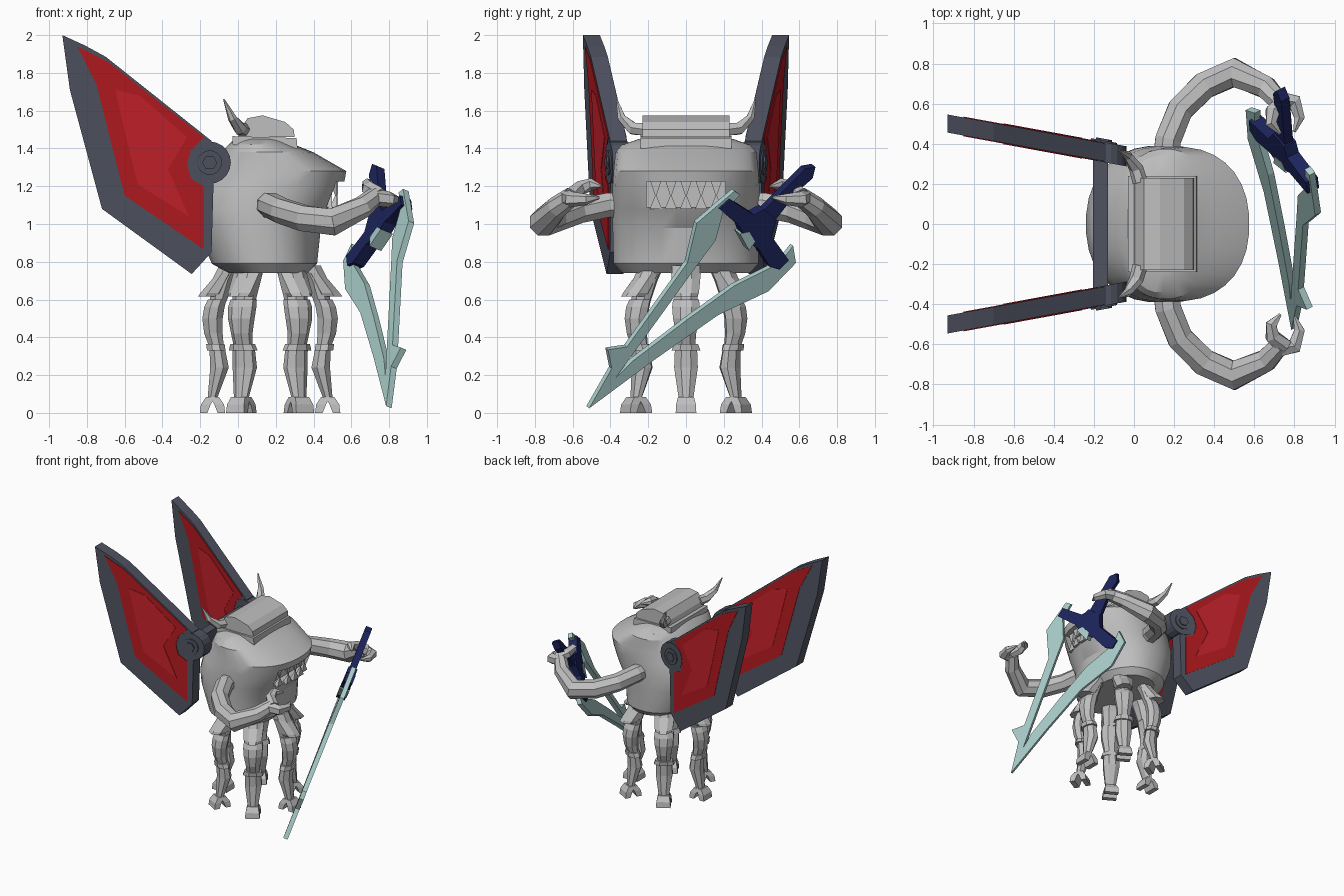
import bpy, bmesh, math
from mathutils import Vector as V


def material(name, rgb):
    m = bpy.data.materials.new(name)
    m.diffuse_color = (*rgb, 1)
    return m


GREY = material("pale grey", (0.52, 0.52, 0.52))
FRAME = material("slate", (0.08, 0.088, 0.12))
RED = material("deep red", (0.46, 0.010, 0.014))
BRIGHT = material("bright red", (0.56, 0.016, 0.025))
TEAL = material("pale teal", (0.42, 0.64, 0.62))
NAVY = material("navy", (0.012, 0.018, 0.11))


def loft(name, rings, mat, smooth=None):
    """Skin a list of equal-length point rings and cap both ends."""
    bm = bmesh.new()
    vs = [[bm.verts.new(p) for p in r] for r in rings]
    n = len(vs[0])
    for a, b in zip(vs, vs[1:]):
        for i in range(n):
            bm.faces.new((a[i], a[(i + 1) % n], b[(i + 1) % n], b[i]))
    bm.faces.new(vs[0][::-1])
    bm.faces.new(vs[-1])
    bmesh.ops.recalc_face_normals(bm, faces=bm.faces)
    me = bpy.data.meshes.new(name)
    bm.to_mesh(me)
    bm.free()
    me.materials.append(mat)
    ob = bpy.data.objects.new(name, me)
    bpy.context.collection.objects.link(ob)
    if smooth:
        bpy.ops.object.select_all(action='DESELECT')
        ob.select_set(True)
        bpy.context.view_layer.objects.active = ob
        bpy.ops.object.shade_smooth_by_angle(angle=math.radians(smooth))
    return ob


def ring(c, a, b, n, e=2.0):
    """Superellipse ring around c with half axes a and b."""
    out = []
    for i in range(n):
        t = 2 * math.pi * (i + 0.5) / n
        f = lambda v: math.copysign(abs(v) ** (2 / e), v)
        out.append(V(c) + V(a) * f(math.cos(t)) + V(b) * f(math.sin(t)))
    return out


def tube(name, path, radii, mat, n=8, up=V((0, 0, 1))):
    """Tapered tube through a few points."""
    p = [V(q) for q in path]
    rings = []
    for i, q in enumerate(p):
        d = (p[min(i + 1, len(p) - 1)] - p[max(i - 1, 0)]).normalized()
        a = d.cross(up).normalized()
        rings.append(ring(q, a * radii[i], a.cross(d) * radii[i], n))
    return loft(name, rings, mat)


# ---- barrel body: z, back x, front x, half width
body = loft("body", [
    ring(((b + f) / 2, 0, z), ((f - b) / 2, 0, 0), (0, h, 0), 32, 2.25)
    for z, b, f, h in [
        (0.74, -0.05, 0.37, 0.34), (0.79, -0.14, 0.42, 0.385),
        (0.98, -0.22, 0.44, 0.39), (1.08, -0.24, 0.51, 0.39),
        (1.20, -0.21, 0.56, 0.39), (1.28, -0.15, 0.575, 0.385),
        (1.38, -0.09, 0.40, 0.375), (1.42, -0.05, 0.30, 0.34),
        (1.45, -0.02, 0.26, 0.25)]], GREY, 28)

# mouth opening
cutter = loft("mouth_cutter", [[V((x, y, z)) for y, z in
              ((-0.21, 1.09), (0.21, 1.09), (0.21, 1.225), (-0.21, 1.225))]
              for x in (0.43, 0.8)], GREY)
cutter.hide_render = True
mod = body.modifiers.new("mouth", 'BOOLEAN')
mod.operation = 'DIFFERENCE'
mod.solver = 'EXACT'
mod.object = cutter
bpy.context.view_layer.objects.active = body
bpy.ops.object.modifier_apply(modifier="mouth")
bpy.data.objects.remove(cutter)

# teeth along the curved gums
for i in range(5):
    y = -0.16 + 0.08 * i
    x = 0.15 + 0.36 * math.sqrt(1 - (y / 0.39) ** 2)
    for nm, z0, z1 in (("upper", 1.235, 1.15), ("lower", 1.08, 1.15)):
        loft(nm + "_tooth", [ring((x, y, z0), (0.03, 0, 0), (0, 0.045, 0), 4),
                             ring((x + 0.015, y, z1), (0.004, 0, 0), (0, 0.005, 0), 4)], GREY)

# ---- head slab with base plate
slab = [(0, 1.46), (0.01, 1.50), (0.05, 1.56), (0.13, 1.575),
        (0.25, 1.54), (0.295, 1.50), (0.30, 1.46)]
loft("head_slab", [[V((x, y, z)) for x, z in slab] for y in (-0.23, 0.23)], GREY)
plate = [(-0.03, 1.42), (-0.03, 1.465), (0.31, 1.455), (0.315, 1.40)]
loft("head_base", [[V((x, y, z)) for x, z in plate] for y in (-0.24, 0.24)], GREY)

# ---- wings, swept outward by a shear
wing_frame = [(-0.93, 2.0), (-0.81, 1.945), (-0.70, 1.885), (-0.14, 1.44), (-0.13, 1.2),
              (-0.14, 0.85), (-0.245, 0.735), (-0.72, 1.08), (-0.89, 1.71)]
wing_panel = [(-0.85, 1.94), (-0.69, 1.86), (-0.18, 1.46), (-0.25, 1.39), (-0.27, 1.32),
              (-0.25, 1.24), (-0.18, 1.20), (-0.18, 0.865), (-0.60, 1.15), (-0.75, 1.74)]
wing_glow = [(-0.65, 1.71), (-0.52, 1.68), (-0.27, 1.46), (-0.37, 1.29),
             (-0.26, 1.04), (-0.53, 1.21), (-0.59, 1.45)]


def wing_part(name, pts, s, lo, hi, mat):
    return loft(name, [[V((x, s * (0.338 + 0.183 * (-0.04 - x) + o), z)) for x, z in pts]
                       for o in (lo, hi)], mat)


def disc(r, n):
    return [(-0.15 + r * math.cos(2 * math.pi * i / n), 1.325 + r * math.sin(2 * math.pi * i / n))
            for i in range(n)]


for s in (-1, 1):
    wing_part("wing_frame", wing_frame, s, -0.045, 0.045, FRAME)
    for k in (-1, 1):
        wing_part("wing_panel", wing_panel, s, k * 0.044, k * 0.049, RED)
        wing_part("wing_panel_centre", wing_glow, s, k * 0.048, k * 0.052, BRIGHT)
    wing_part("wing_hub", disc(0.112, 20), s, -0.05, 0.05, FRAME)
    wing_part("wing_hub_ring", disc(0.065, 20), s, 0.05, 0.058, FRAME)
    wing_part("wing_hub_bolt", disc(0.04, 6), s, 0.055, 0.067, FRAME)
loft("wing_axle", [[V((x, y, z)) for x, z in
     ((-0.205, 1.28), (-0.13, 1.28), (-0.13, 1.37), (-0.205, 1.37))] for y in (-0.36, 0.36)], FRAME)

# ---- arms, claws and horns, mirrored across y
for s in (-1, 1):
    m = lambda pts: [(x, s * y, z) for x, y, z in pts]
    tube("arm", m([(0.16, 0.33, 1.10), (0.17, 0.42, 1.10), (0.23, 0.57, 1.07), (0.35, 0.69, 1.03),
                   (0.50, 0.755, 1.01), (0.66, 0.68, 1.09), (0.73, 0.60, 1.15)]),
         [0.07, 0.07, 0.07, 0.073, 0.078, 0.06, 0.05], GREY)
    tube("inner_claw", m([(0.75, 0.61, 1.15), (0.69, 0.56, 1.19), (0.685, 0.50, 1.21),
                          (0.73, 0.45, 1.20)]), [0.045, 0.04, 0.032, 0.008], GREY, 6)
    tube("outer_claw", m([(0.73, 0.62, 1.14), (0.80, 0.61, 1.13), (0.825, 0.53, 1.13),
                          (0.80, 0.46, 1.14)]), [0.045, 0.042, 0.03, 0.008], GREY, 6)
    tube("horn", m([(0.03, 0.21, 1.50), (0.01, 0.28, 1.505), (-0.03, 0.34, 1.56),
                    (-0.075, 0.367, 1.66)]), [0.038, 0.036, 0.024, 0.004], GREY, 6,
         V((1, 0, 0)))

# ---- six legs around the body: z, radial centre, radial half, tangential half
LEG = {
    "hip": [(0.78, 0.21, 0.06, 0.075), (0.70, 0.25, 0.06, 0.075), (0.59, 0.275, 0.045, 0.06)],
    "hip_guard": [(0.74, 0.235, 0.045, 0.08), (0.635, 0.30, 0.07, 0.07), (0.615, 0.31, 0.075, 0.06)],
    "thigh": [(0.60, 0.28, 0.05, 0.07), (0.56, 0.295, 0.055, 0.075), (0.50, 0.305, 0.055, 0.07),
              (0.42, 0.30, 0.05, 0.055), (0.355, 0.285, 0.04, 0.05)],
    "knee_band": [(0.365, 0.29, 0.05, 0.065), (0.33, 0.285, 0.05, 0.078)],
    "calf": [(0.34, 0.28, 0.042, 0.06), (0.24, 0.268, 0.05, 0.064), (0.08, 0.305, 0.026, 0.04)],
    "outer_toe": [(0.085, 0.315, 0.024, 0.042), (0.045, 0.34, 0.026, 0.052), (0, 0.352, 0.02, 0.055)],
    "inner_toe": [(0.085, 0.295, 0.024, 0.042), (0.045, 0.27, 0.026, 0.052), (0, 0.258, 0.02, 0.055)],
}
for k in range(6):
    a = math.radians(60 * k)
    out, side = V((math.cos(a), math.sin(a), 0)), V((-math.sin(a), math.cos(a), 0))
    for part, rows in LEG.items():
        n, g = (4, 1.41) if "toe" in part else (8, 1.06)
        loft("leg_" + part, [ring(V((0.17, 0, z)) + out * r, out * hr * g, side * ht * g, n)
                             for z, r, hr, ht in rows], GREY)

# ---- twin-bladed sword: outlines in y, z laid on a tilted plane
NORMAL = V((0.84, 0.417, -0.344)).normalized()


def sword_part(name, pts, thick, mat):
    base = [V((0.75 - 0.496 * (y - 0.38) + 0.41 * (z - 1), y, z)) for y, z in pts]
    loft(name, [[p + NORMAL * o for p in base] for o in (-thick / 2, thick / 2)], mat)


sword_part("upper_blade", [
    (0.25, 1.18), (0.28, 1.16), (0.19, 1.07), (0.15, 0.92), (0.05, 0.785), (-0.46, 0.08),
    (-0.52, 0.03), (-0.40, 0.24), (-0.42, 0.34), (-0.32, 0.355), (0.0, 0.80), (0.05, 1.01)],
    0.035, TEAL)
sword_part("lower_blade", [
    (0.56, 0.89), (0.575, 0.80), (0.43, 0.65), (0.165, 0.525), (-0.17, 0.29), (-0.52, 0.03),
    (-0.46, 0.11), (-0.29, 0.28), (0.0, 0.50), (0.25, 0.68), (0.41, 0.76), (0.49, 0.80)],
    0.035, TEAL)
sword_part("guard", [
    (0.165, 1.09), (0.22, 1.14), (0.345, 1.06), (0.40, 1.09), (0.465, 1.035), (0.44, 0.945),
    (0.53, 0.82), (0.48, 0.77), (0.43, 0.785), (0.37, 0.88), (0.30, 0.92), (0.27, 1.0)],
    0.07, NAVY)
sword_part("guard_gem", [(0.27, 0.96), (0.32, 0.97), (0.35, 0.92), (0.32, 0.87)], 0.075, TEAL)
sword_part("grip", [(0.38, 1.06), (0.44, 1.0), (0.58, 1.18), (0.66, 1.25), (0.675, 1.31),
                    (0.62, 1.30), (0.54, 1.22)], 0.05, NAVY)
